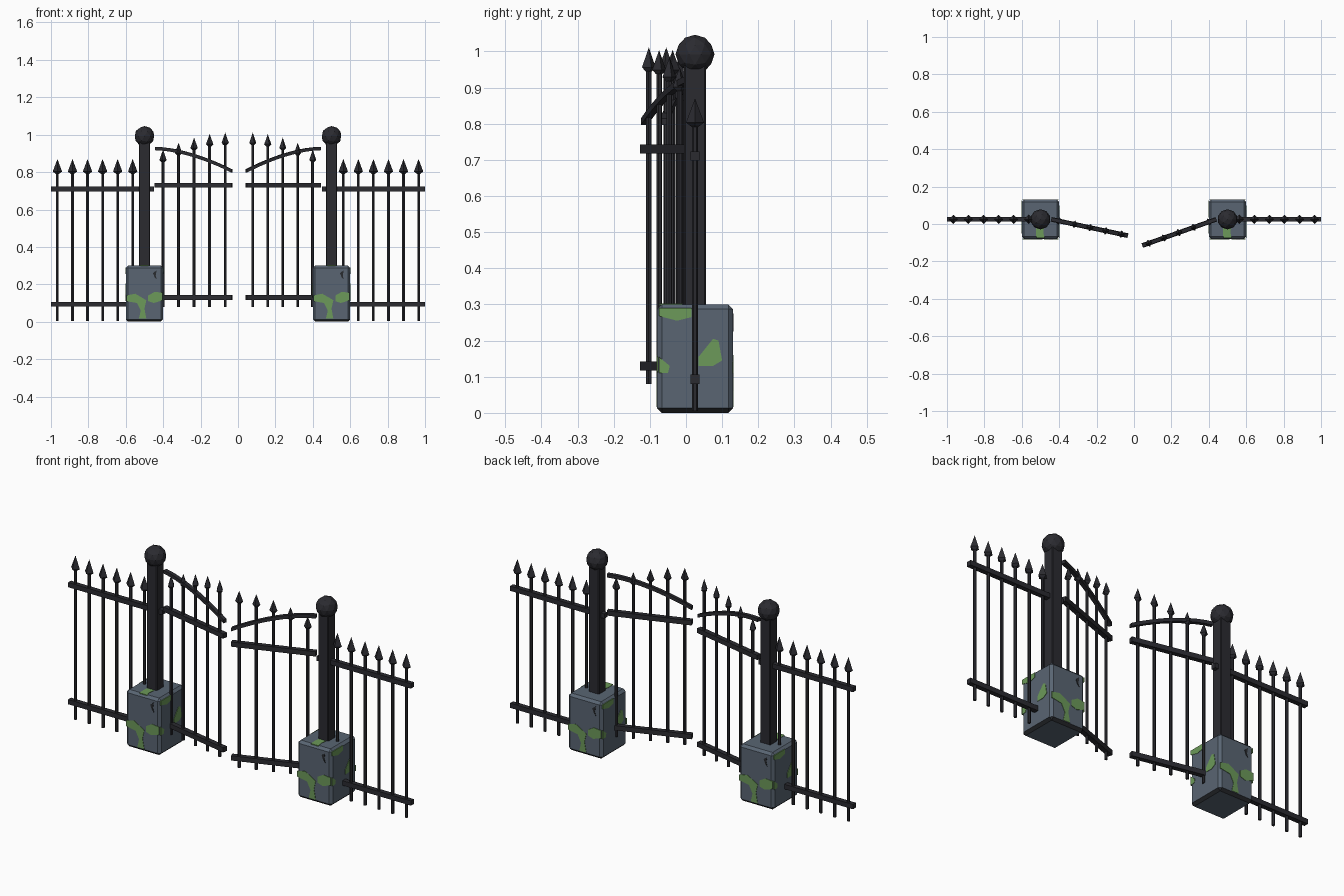
import bpy, bmesh, math
from mathutils import Matrix, Vector

if "Cube" in bpy.data.objects:
    bpy.data.objects.remove(bpy.data.objects["Cube"])


def material(name, rgb):
    mat = bpy.data.materials.new(name)
    mat.use_nodes = True
    mat.diffuse_color = (*rgb, 1)
    mat.node_tree.nodes["Principled BSDF"].inputs["Base Color"].default_value = (*rgb, 1)
    return mat


IRON = material("dark iron", (0.024, 0.024, 0.030))
STONE = material("blue grey stone", (0.10, 0.13, 0.17))
MOSS = material("green moss", (0.15, 0.32, 0.10))
GRIME = material("dark grime", (0.022, 0.024, 0.028))

AXIS_Y = 0.025       # line of the fence and posts
POST_X = 0.5
HALF_X, HALF_Y, BLOCK_TOP = 0.10, 0.105, 0.30


def finish(bm, name, mats, place=Matrix()):
    bmesh.ops.recalc_face_normals(bm, faces=bm.faces[:])
    mesh = bpy.data.meshes.new(name)
    bm.to_mesh(mesh)
    bm.free()
    for mat in mats:
        mesh.materials.append(mat)
    obj = bpy.data.objects.new(name, mesh)
    obj.matrix_world = place
    bpy.context.collection.objects.link(obj)
    return obj


def add_box(bm, low, high):
    low, high = Vector(low), Vector(high)
    size = Matrix.Diagonal((*(high - low), 1))
    bmesh.ops.create_cube(bm, size=1, matrix=Matrix.Translation((low + high) / 2) @ size)


def add_cone(bm, x, bottom, top, r1, r2, sides):
    bmesh.ops.create_cone(bm, cap_ends=True, segments=sides, radius1=r1, radius2=r2,
                          depth=top - bottom,
                          matrix=Matrix.Translation((x, 0, (bottom + top) / 2)))


def add_prism(bm, outline, front, back):
    """Outline in x and z, extruded along y."""
    face = bm.faces.new([bm.verts.new((u, front, v)) for u, v in outline])
    grown = bmesh.ops.extrude_face_region(bm, geom=[face])["geom"]
    verts = [g for g in grown if isinstance(g, bmesh.types.BMVert)]
    bmesh.ops.translate(bm, vec=(0, back - front, 0), verts=verts)


def pickets(name, spots, bottom, radius, height, place):
    """Thin bars with pointed heads; spots holds (x, tip height)."""
    bm = bmesh.new()
    for x, tip in spots:
        neck = tip - height
        add_cone(bm, x, bottom, neck, 0.008, 0.008, 6)
        add_cone(bm, x, neck - 0.012, neck, 0.009, radius, 4)
        add_cone(bm, x, neck, tip, radius, 0, 4)
    finish(bm, name, [IRON], place)


def rails(name, start, end, heights, place):
    bm = bmesh.new()
    for z in heights:
        add_box(bm, (start, -0.0125, z - 0.0125), (end, 0.0125, z + 0.0125))
    finish(bm, name, [IRON], place)


def stone_block(name, x):
    bm = bmesh.new()
    add_box(bm, (-HALF_X, -HALF_Y, 0), (HALF_X, HALF_Y, BLOCK_TOP))
    bmesh.ops.bevel(bm, geom=bm.edges[:], offset=0.013, segments=1, affect="EDGES")
    bm.normal_update()
    # grime on the lower chamfers
    for face in bm.faces:
        face.material_index = int(-0.9 < face.normal.z < -0.3)
    finish(bm, name, [STONE, GRIME], Matrix.Translation((x, AXIS_Y, 0)))


# Moss outlines: across the face, then height
WIDE_MOSS = [
    [(-0.097, 0.14), (-0.05, 0.15), (-0.015, 0.13), (0.01, 0.115), (0.0, 0.07),
     (0.01, 0.016), (-0.03, 0.016), (-0.02, 0.06), (-0.04, 0.10), (-0.097, 0.11)],
    [(0.02, 0.14), (0.055, 0.16), (0.097, 0.155), (0.097, 0.115), (0.05, 0.10), (0.02, 0.11)],
]
SIDE_MOSS = [
    [(-0.1, 0.29), (-0.01, 0.29), (-0.01, 0.265), (-0.05, 0.255), (-0.1, 0.268)],
    [(0.01, 0.13), (0.01, 0.155), (0.05, 0.205), (0.065, 0.20), (0.075, 0.145), (0.05, 0.13)],
    [(-0.1, 0.11), (-0.075, 0.11), (-0.07, 0.13), (-0.1, 0.155)],
]
TOP_MOSS = [(-0.02, 0.035), (0.02, 0.035), (0.015, 0.07), (0.022, 0.10), (-0.022, 0.10), (-0.025, 0.06)]
WIDE_GRIME = [(0.045, 0.26), (0.065, 0.275), (0.06, 0.245), (0.066, 0.225), (0.055, 0.235)]


def patches(name, outlines, mat, x, turns):
    """Thin plates on the faces of a stone block."""
    for turn in turns:
        reach = HALF_X if turn % 2 else HALF_Y
        bm = bmesh.new()
        for outline in outlines:
            add_prism(bm, outline, -reach - 0.002, -reach + 0.002)
        spin = Matrix.Rotation(turn * math.pi / 2, 4, "Z")
        finish(bm, name, [mat], Matrix.Translation((x, AXIS_Y, 0)) @ spin)


def post(name, x):
    bm = bmesh.new()
    add_box(bm, (-0.03, -0.03, 0.28), (0.03, 0.03, 0.97))
    bmesh.ops.bevel(bm, geom=bm.edges[:], offset=0.004, segments=1, affect="EDGES")
    finish(bm, name, [IRON], Matrix.Translation((x, AXIS_Y, 0)))
    # ball finial
    bm = bmesh.new()
    bmesh.ops.create_icosphere(bm, subdivisions=2, radius=0.054)
    finish(bm, name + "_ball", [IRON], Matrix.Translation((x, AXIS_Y, 0.992)))


def gate_leaf(name, hinge_x, angle):
    place = Matrix.Translation((hinge_x, AXIS_Y, 0)) @ Matrix.Rotation(math.radians(angle), 4, "Z")
    length = 0.42
    tips = (0.92, 0.957, 0.984, 1.004, 1.011)
    spots = [(0.043 + 0.085 * i, tip) for i, tip in enumerate(tips)]
    pickets(name + "_pickets", spots, 0.08, 0.02, 0.055, place)
    rails(name + "_rails", 0, length, (0.13, 0.73), place)
    # arched top bar, highest at the hinge
    steps = 10
    arch = [(length * i / steps, 0.926 - 0.12 * (i / steps) ** 1.7) for i in range(steps + 1)]
    outline = [(u, v + 0.009) for u, v in arch] + [(u, v - 0.009) for u, v in reversed(arch)]
    bm = bmesh.new()
    add_prism(bm, outline, -0.01, 0.01)
    finish(bm, name + "_arch", [IRON], place)


# Posts, stone blocks and fixed fence panels on both sides
for side, sign in (("left", 1), ("right", -1)):
    x = sign * POST_X
    post(side + "_post", x)
    stone_block(side + "_block", x)
    patches(side + "_wide_moss", WIDE_MOSS, MOSS, x, (0, 2))
    patches(side + "_side_moss", SIDE_MOSS, MOSS, x, (1, 3))
    patches(side + "_grime", [WIDE_GRIME], GRIME, x, (0, 2))
    # moss on top of the block
    bm = bmesh.new()
    add_prism(bm, TOP_MOSS, -0.002, 0.002)
    flat = Matrix.Rotation(math.pi / 2, 4, "X").inverted()
    lay = Matrix.Diagonal((1, -1, 1, 1)) @ flat
    bmesh.ops.transform(bm, matrix=lay, verts=bm.verts[:])
    finish(bm, side + "_top_moss", [MOSS], Matrix.Translation((x, AXIS_Y, BLOCK_TOP)))

    line = Matrix.Translation((0, AXIS_Y, 0))
    spots = [(sign * (0.563 + 0.0805 * i), 0.87) for i in range(6)]
    pickets(side + "_fence_pickets", spots, 0.005, 0.025, 0.067, line)
    ends = sorted((sign * 0.45, sign))
    rails(side + "_fence_rails", ends[0], ends[1], (0.093, 0.71), line)

# Gate leaves, both swung towards the front
gate_leaf("right_gate", -0.443, -12)
gate_leaf("left_gate", 0.44, 180 + 19.5)
